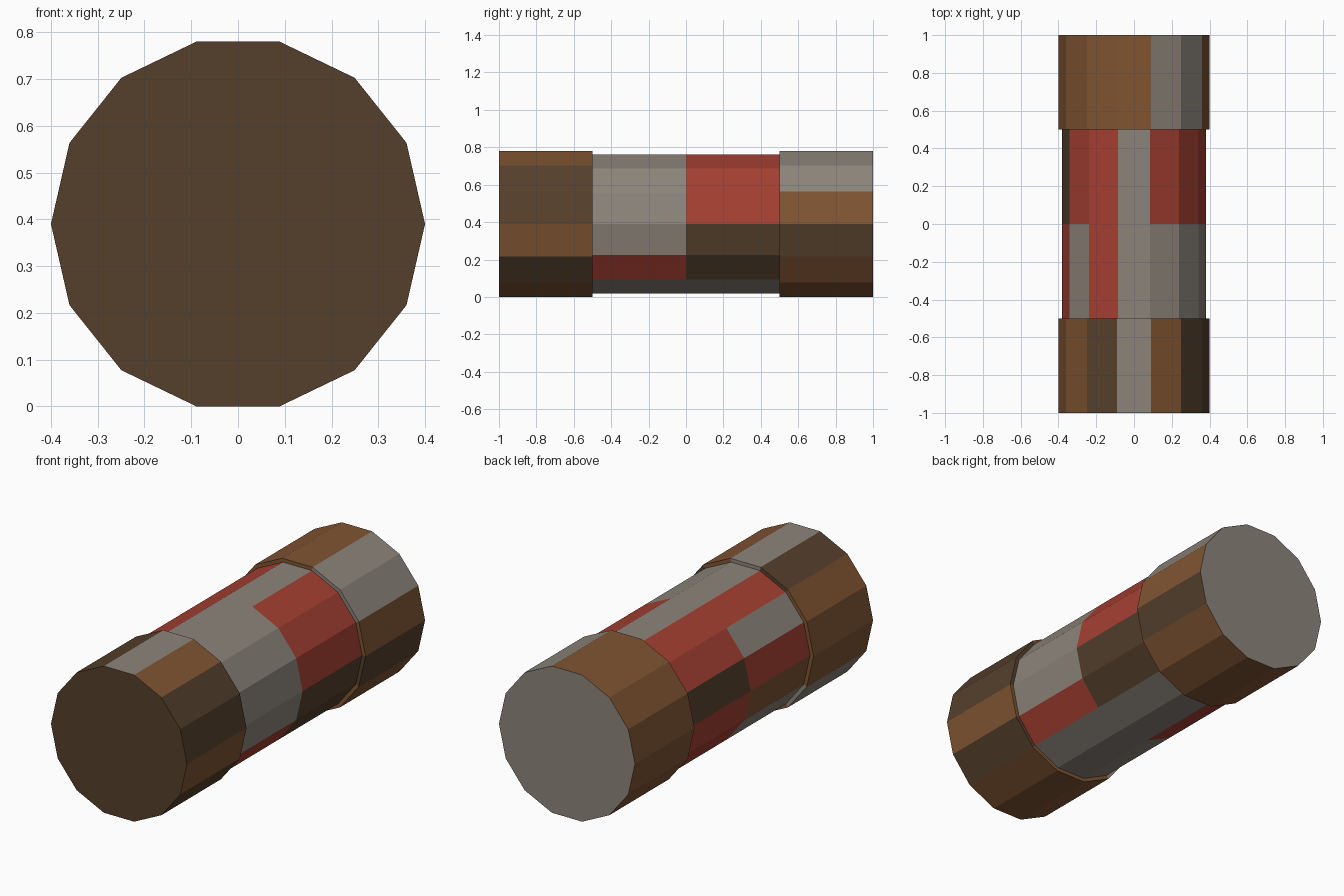
import bpy
import bmesh
from math import cos, sin, pi

SIDES = 14
AXIS_Z = 0.39
DRUM, WAIST = 0.4, 0.38   # radii of the end drums and the narrower middle

cube = bpy.data.objects.get("Cube")
if cube:
    bpy.data.objects.remove(cube, do_unlink=True)

COLOURS = {
    "g": ("warm grey", (0.262, 0.231, 0.195)),
    "r": ("brick red", (0.376, 0.051, 0.032)),
    "b": ("brown", (0.216, 0.089, 0.032)),
    "d": ("dark brown", (0.091, 0.051, 0.025)),
}
KEYS = list(COLOURS)


def make_material(name, rgb):
    mat = bpy.data.materials.new(name)
    mat.use_nodes = True
    mat.diffuse_color = (*rgb, 1)
    for node in mat.node_tree.nodes:
        if node.type == "BSDF_PRINCIPLED":
            node.inputs["Base Color"].default_value = (*rgb, 1)
    return mat


materials = [make_material(*COLOURS[key]) for key in KEYS]


def panelled_barrel(name, profile, bands, start_cap=None, end_cap=None):
    """Sweep (radius, y) points around the long axis.
    Each band string colours its panels in order from +x upward."""
    bm = bmesh.new()
    rings = []
    for radius, y in profile:
        angles = [2 * pi * k / SIDES for k in range(SIDES)]
        rings.append([bm.verts.new((radius * cos(a), y, AXIS_Z + radius * sin(a)))
                      for a in angles])
    for near, far, band in zip(rings, rings[1:], bands):
        for k, key in enumerate(band):
            n = (k + 1) % SIDES
            face = bm.faces.new((near[k], far[k], far[n], near[n]))
            face.material_index = KEYS.index(key)
    if start_cap:
        bm.faces.new(rings[0]).material_index = KEYS.index(start_cap)
    if end_cap:
        bm.faces.new(rings[-1][::-1]).material_index = KEYS.index(end_cap)
    mesh = bpy.data.meshes.new(name)
    for mat in materials:
        mesh.materials.append(mat)
    bm.to_mesh(mesh)
    bm.free()
    obj = bpy.data.objects.new(name, mesh)
    bpy.context.collection.objects.link(obj)
    return obj


# Front drum: outer panels, then the step down to the middle
front = "ddbgdbbbgbbbdb"
panelled_barrel("front_drum", [(DRUM, -1), (DRUM, -0.5), (WAIST, -0.5)],
                [front, front], start_cap="d")

# Middle section: two rows of coloured panels
panelled_barrel("middle_barrel", [(WAIST, -0.5), (WAIST, 0), (WAIST, 0.5)],
                ["ggggrgrbggggrg", "rrrgrrdrrrggdd"])

# Back drum: step up from the middle, then outer panels
back = "bggbbbbbbbbbbd"
panelled_barrel("back_drum", [(WAIST, 0.5), (DRUM, 0.5), (DRUM, 1)],
                [back, back], end_cap="g")
